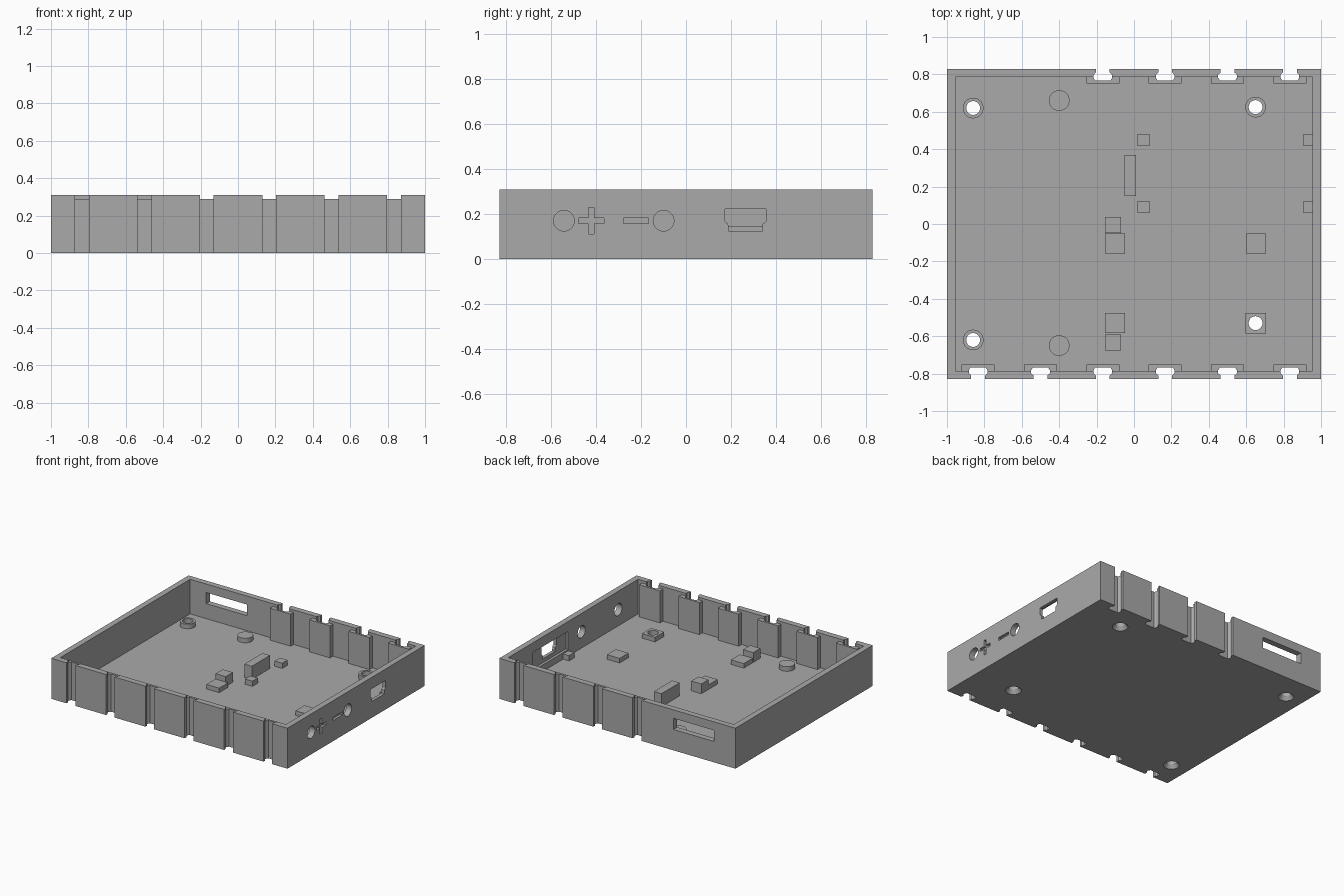
import bpy, bmesh, math
from mathutils import Vector, Matrix

old = bpy.data.objects.get("Cube")
if old:
    bpy.data.objects.remove(old, do_unlink=True)

grey = bpy.data.materials.new("plain grey")
grey.use_nodes = True
GREY = (0.4, 0.4, 0.4, 1)
grey.diffuse_color = GREY
grey.node_tree.nodes["Principled BSDF"].inputs["Base Color"].default_value = GREY

L, W, H = 1.0, 0.83, 0.31       # half length, half width, height
WALL, FLOOR = 0.045, 0.045
LOW = FLOOR - 0.01              # parts sink slightly into the floor


def finish(name, bm):
    bmesh.ops.recalc_face_normals(bm, faces=bm.faces)
    me = bpy.data.meshes.new(name)
    bm.to_mesh(me)
    bm.free()
    me.materials.append(grey)
    ob = bpy.data.objects.new(name, me)
    bpy.context.scene.collection.objects.link(ob)
    return ob


def box(name, x0, x1, y0, y1, z0, z1):
    bm = bmesh.new()
    bmesh.ops.create_cube(bm, size=1)
    size = Vector((x1 - x0, y1 - y0, z1 - z0))
    mid = Vector((x0 + x1, y0 + y1, z0 + z1)) / 2
    bm.transform(Matrix.Translation(mid) @ Matrix.Diagonal(size).to_4x4())
    return finish(name, bm)


def post(name, x, y, r0, r1, z0, z1):
    bm = bmesh.new()
    bmesh.ops.create_cone(bm, cap_ends=True, segments=40, radius1=r0, radius2=r1,
                          depth=z1 - z0, matrix=Matrix.Translation((x, y, (z0 + z1) / 2)))
    return finish(name, bm)


def prism(name, pts, direction):
    """Extrude a closed outline of 3D points."""
    bm = bmesh.new()
    face = bm.faces.new([bm.verts.new(p) for p in pts])
    out = bmesh.ops.extrude_face_region(bm, geom=[face])
    bmesh.ops.translate(bm, vec=direction,
                        verts=[v for v in out["geom"] if isinstance(v, bmesh.types.BMVert)])
    return finish(name, bm)


def cut(target, cutters):
    bpy.context.view_layer.objects.active = target
    for c in cutters:
        mod = target.modifiers.new("cut", "BOOLEAN")
        mod.operation, mod.solver, mod.object = "DIFFERENCE", "EXACT", c
        bpy.ops.object.modifier_apply(modifier=mod.name)


# Open tray
tray = box("tray", -L, L, -W, W, 0, H)
cutters = [box("tray_cutter", WALL - L, L - WALL, WALL - W, W - WALL, FLOOR, H + 0.1)]

# Slide-in grooves along both long walls, each backed by a rib
RAIL = [(0.037, 0.02), (0.037, -0.02), (0.05, -0.032), (0.05, -0.048), (0.04, -0.064)]
smooth_parts = [tray]
for side, name, first in ((-1, "front", 0), (1, "back", 2)):
    for i in range(first, 6):
        x = (i - 2.5) / 3
        half = [(w, side * (W + d)) for w, d in RAIL]
        outline = half + [(-w, y) for w, y in reversed(half)]
        groove = prism("groove_cutter", [(x + w, y, -0.1) for w, y in outline], (0, 0, 0.6))
        cutters.append(groove)
        y0, y1 = sorted((side * 0.75, side * 0.792))
        rib = box(f"{name}_rib_{i + 1}", x - 0.088, x + 0.088, y0, y1, LOW, 0.29)
        cut(rib, [groove])

# Screw posts with countersunk holes
for x, y, square in ((-0.86, 0.62, False), (-0.86, -0.62, False),
                     (0.65, 0.625, False), (0.65, -0.53, True)):
    if square:
        stand = box("square_screw_post", x - 0.055, x + 0.055, y - 0.055, y + 0.055, LOW, 0.08)
    else:
        stand = post("screw_post", x, y, 0.055, 0.055, LOW, 0.08)
        smooth_parts.append(stand)
    hole = post("hole_cutter", x, y, 0.037, 0.037, -0.1, 0.3)
    sink = post("sink_cutter", x, y, 0.062, 0.03, -0.01, 0.037)
    cut(stand, [hole])
    cutters += [hole, sink]

# Round support pads
for y in (-0.65, 0.66):
    smooth_parts.append(post("support_pad", -0.4, y, 0.055, 0.055, LOW, 0.08))

# Rectangular supports: centre, half size, top
for x, y, hx, hy, top in ((0.05, 0.45, 0.032, 0.032, 0.085), (0.05, 0.09, 0.032, 0.032, 0.085),
                          (-0.02, 0.26, 0.032, 0.11, 0.145),
                          (-0.113, -0.006, 0.043, 0.043, 0.12), (-0.113, -0.634, 0.043, 0.043, 0.12),
                          (-0.102, -0.105, 0.054, 0.054, 0.08), (-0.102, -0.53, 0.054, 0.054, 0.08),
                          (0.652, -0.105, 0.054, 0.054, 0.08),
                          (0.933, 0.45, 0.028, 0.032, 0.085), (0.933, 0.09, 0.028, 0.032, 0.085)):
    box("support_block", x - hx, x + hx, y - hy, y + hy, LOW, top)

# Window in the back wall
cutters.append(box("window_cutter", -0.82, -0.475, 0.7, 0.9, 0.16, 0.245))

# Button holes in the right wall
for y in (-0.544, -0.1):
    bm = bmesh.new()
    spot = Matrix.Translation((L, y, 0.17)) @ Matrix.Rotation(math.pi / 2, 4, "Y")
    bmesh.ops.create_cone(bm, cap_ends=True, segments=40, radius1=0.046, radius2=0.046,
                          depth=0.2, matrix=spot)
    cutters.append(finish("button_cutter", bm))

# Engraved plus and minus marks
SKIN = L - 0.02
for y, hy, hz in ((-0.422, 0.056, 0.012), (-0.422, 0.012, 0.058), (-0.222, 0.056, 0.012)):
    cutters.append(box("mark_cutter", SKIN, L + 0.1, y - hy, y + hy, 0.17 - hz, 0.17 + hz))

# Socket opening with a shallow pocket on the inside
socket = [(0.173, 0.222), (0.357, 0.222), (0.357, 0.168), (0.342, 0.155),
          (0.34, 0.125), (0.19, 0.125), (0.188, 0.155), (0.173, 0.168)]
cutters.append(prism("socket_cutter", [(0.9, y, z) for y, z in socket], (0.2, 0, 0)))
cutters.append(box("pocket_cutter", 0.9, L - 0.025, 0.06, 0.485, 0.095, 0.235))

cut(tray, cutters)
for c in cutters:
    bpy.data.objects.remove(c, do_unlink=True)

# Smooth round surfaces, keep edges sharp
bpy.ops.object.select_all(action="DESELECT")
for ob in smooth_parts:
    ob.select_set(True)
bpy.context.view_layer.objects.active = tray
bpy.ops.object.shade_smooth_by_angle(angle=math.radians(30))
